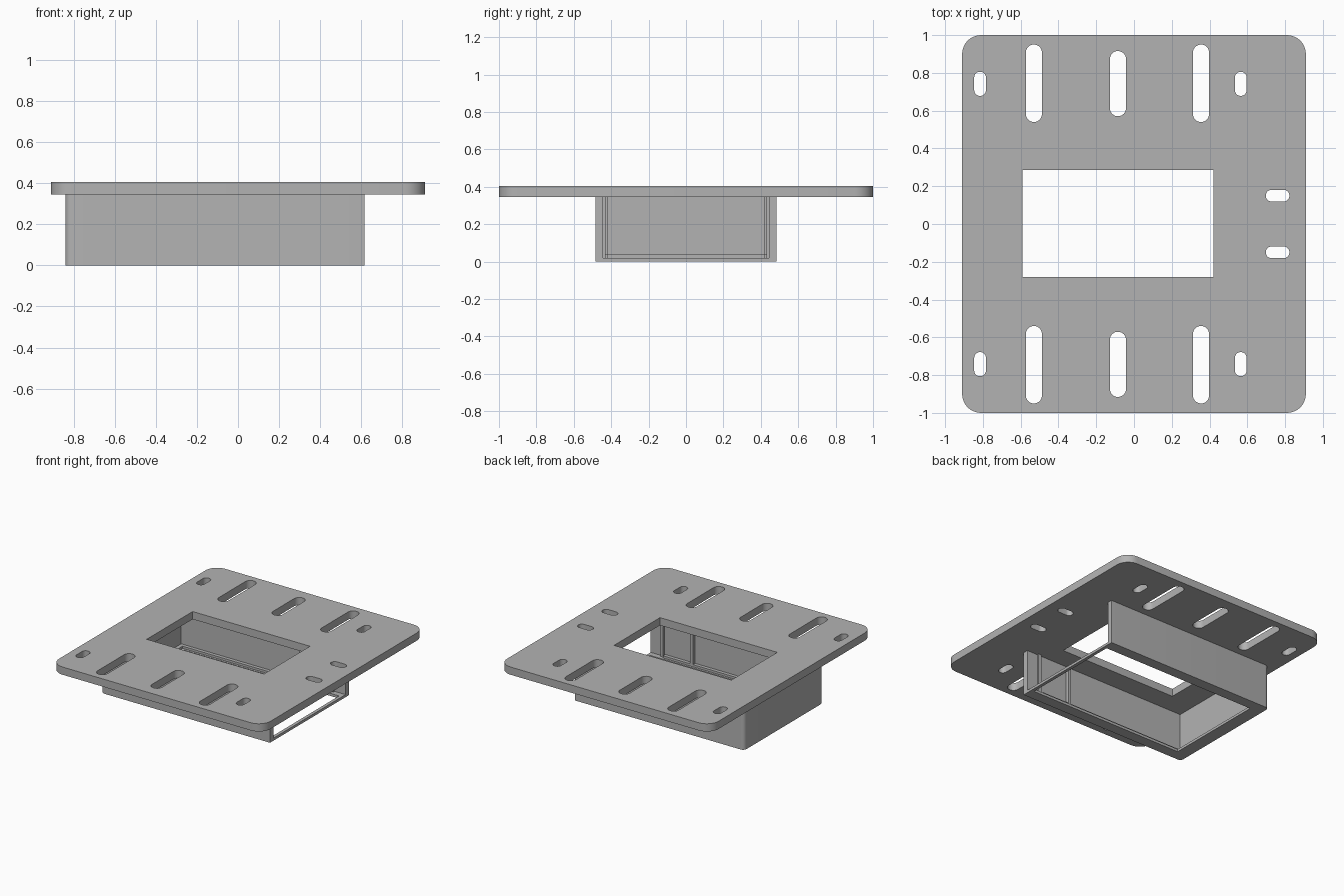
import bpy, bmesh
from math import cos, sin, pi, radians

cube = bpy.data.objects.get("Cube")
if cube:
    bpy.data.objects.remove(cube, do_unlink=True)

grey = bpy.data.materials.new("plain_grey")
grey.use_nodes = True
grey.diffuse_color = (0.45, 0.45, 0.45, 1)
grey.node_tree.nodes["Principled BSDF"].inputs["Base Color"].default_value = (0.45, 0.45, 0.45, 1)


def rounded(x0, x1, y0, y1, r=0.0, steps=8):
    """Rectangle outline with round corners."""
    if r == 0:
        return [(x0, y0), (x1, y0), (x1, y1), (x0, y1)]
    pts = []
    corners = [(x1 - r, y1 - r), (x0 + r, y1 - r), (x0 + r, y0 + r), (x1 - r, y0 + r)]
    for i, (cx, cy) in enumerate(corners):
        for k in range(steps + 1):
            a = pi / 2 * (i + k / steps)
            pts.append((cx + r * cos(a), cy + r * sin(a)))
    return pts


def slot(cx, cy, w, h):
    return rounded(cx - w / 2, cx + w / 2, cy - h / 2, cy + h / 2, min(w, h) / 2 - 0.0005)


def slab(name, outlines, z0, z1):
    """Extrude a plan outline, with any holes, between two heights."""
    curve = bpy.data.curves.new(name, "CURVE")
    curve.dimensions = "2D"
    curve.fill_mode = "BOTH"
    curve.extrude = (z1 - z0) / 2
    for pts in outlines:
        s = curve.splines.new("POLY")
        s.points.add(len(pts) - 1)
        for p, (x, y) in zip(s.points, pts):
            p.co = (x, y, 0, 1)
        s.use_cyclic_u = True
    ob = bpy.data.objects.new(name, curve)
    bpy.context.collection.objects.link(ob)
    bpy.ops.object.select_all(action="DESELECT")
    ob.select_set(True)
    bpy.context.view_layer.objects.active = ob
    bpy.ops.object.convert(target="MESH")
    ob = bpy.context.object
    bm = bmesh.new()
    bm.from_mesh(ob.data)
    bmesh.ops.remove_doubles(bm, verts=bm.verts, dist=0.0001)
    bmesh.ops.translate(bm, verts=bm.verts, vec=(0, 0, (z0 + z1) / 2))
    bmesh.ops.recalc_face_normals(bm, faces=bm.faces)
    bm.to_mesh(ob.data)
    bm.free()
    ob.data.materials.clear()
    ob.data.materials.append(grey)
    bpy.ops.object.shade_smooth_by_angle(angle=radians(30))
    return ob


def u_shape(x0, x1, half, wall_x, wall_y, r=0.0):
    """Plan of three walls, open towards +x."""
    inner = [(x1, half - wall_y), (x0 + wall_x, half - wall_y)]
    inner += [(x, -y) for x, y in reversed(inner)]
    left = [(x1, half)]
    if r:
        left += [(x0 + r - r * sin(a), half - r + r * cos(a))
                 for a in (pi / 2 * k / 6 for k in range(7))]
    else:
        left.append((x0, half))
    right = [(x, -y) for x, y in reversed(left)]
    return left + right + inner[::-1]


# Mounting plate with its window and slots
Z_UNDER, Z_TOP = 0.345, 0.405
holes = [rounded(-0.59, 0.42, -0.28, 0.285)]
for side in (-1, 1):
    for x in (-0.53, 0.355):
        holes.append(slot(x, side * 0.745, 0.085, 0.41))
    holes.append(slot(-0.085, side * 0.743, 0.085, 0.345))
    for x in (-0.815, 0.565):
        holes.append(slot(x, side * 0.742, 0.062, 0.128))
    holes.append(slot(0.76, side * 0.15, 0.125, 0.062))
slab("mounting_plate", [rounded(-0.91, 0.91, -1, 1, 0.1)] + holes, Z_UNDER, Z_TOP)

# Housing walls, open on one end
slab("housing_walls", [u_shape(-0.84, 0.615, 0.485, 0.04, 0.041, 0.03)], 0, Z_UNDER)

# Floor lip with its large opening, and the raised ledge on it
slab("floor_lip", [rounded(-0.80, 0.615, -0.444, 0.444),
                   rounded(-0.74, 0.59, -0.40, 0.40)], 0, 0.02)
slab("floor_ledge", [u_shape(-0.80, 0.49, 0.444, 0.03, 0.027)], 0.02, 0.037)

# Guide ribs on the inside of both long walls
for label, side in (("back", 1), ("front", -1)):
    for place, x, y in (("inner", 0.245, 0.417), ("outer", 0.51, 0.43)):
        y0, y1 = sorted((side * y, side * 0.444))
        slab(f"{label}_{place}_rib", [rounded(x - 0.012, x + 0.012, y0, y1)], 0.02, Z_UNDER)
